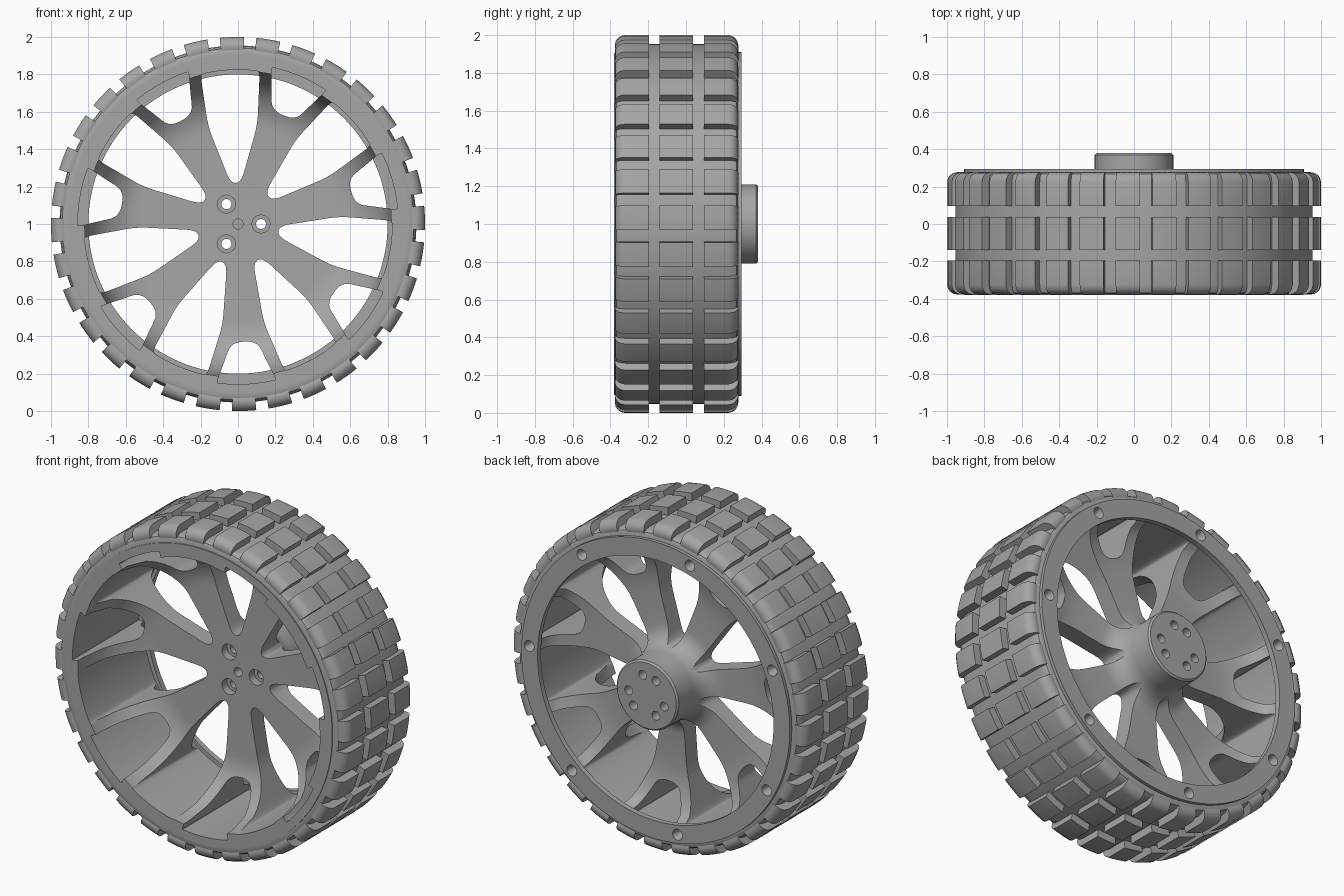
import bpy, bmesh, math
from math import sin, cos, pi, radians, sqrt

if "Cube" in bpy.data.objects:
    bpy.data.objects.remove(bpy.data.objects["Cube"], do_unlink=True)

grey = bpy.data.materials.new("mid grey")
grey.use_nodes = True
GREY = (0.38, 0.38, 0.38, 1)
grey.diffuse_color = GREY
grey.node_tree.nodes["Principled BSDF"].inputs["Base Color"].default_value = GREY

SPOKES = 7
STEP = 2 * pi / SPOKES
SPOKE_0 = radians(-87)
BLOCKS = 32


def polar(r, a, y):
    """Point at radius r and angle a round the wheel axis."""
    return (r * cos(a), y, 1 + r * sin(a))


def finish(bm, name):
    bmesh.ops.remove_doubles(bm, verts=bm.verts, dist=1e-5)
    bmesh.ops.recalc_face_normals(bm, faces=bm.faces)
    mesh = bpy.data.meshes.new(name)
    bm.to_mesh(mesh)
    bm.free()
    mesh.materials.append(grey)
    ob = bpy.data.objects.new(name, mesh)
    bpy.context.collection.objects.link(ob)
    return ob


def activate(ob):
    bpy.ops.object.select_all(action='DESELECT')
    ob.select_set(True)
    bpy.context.view_layer.objects.active = ob


def smooth(ob):
    activate(ob)
    bpy.ops.object.shade_smooth_by_angle(angle=radians(32))


def sweep(bm, profile, a0, a1, steps):
    """Sweep a closed (radius, y) profile about the axle; full turn or capped."""
    full = abs(a1 - a0 - 2 * pi) < 1e-6
    count = steps if full else steps + 1
    rings = [[bm.verts.new(polar(r, a0 + (a1 - a0) * i / steps, y)) for r, y in profile]
             for i in range(count)]
    n = len(profile)
    for i in range(steps):
        p, q = rings[i], rings[(i + 1) % count]
        for j in range(n):
            k = (j + 1) % n
            if profile[j][0] < 1e-6 and profile[k][0] < 1e-6:
                continue
            if profile[j][0] < 1e-6:
                bm.faces.new((p[j], p[k], q[k]))
            elif profile[k][0] < 1e-6:
                bm.faces.new((p[j], p[k], q[j]))
            else:
                bm.faces.new((p[j], p[k], q[k], q[j]))
    if not full:
        bm.faces.new(rings[0])
        bm.faces.new(rings[-1])


def revolve(name, profile, steps=128):
    bm = bmesh.new()
    sweep(bm, profile, 0, 2 * pi, steps)
    # drop the spare axis points left by the poles
    bmesh.ops.remove_doubles(bm, verts=bm.verts, dist=1e-5)
    bmesh.ops.delete(bm, geom=[v for v in bm.verts if not v.link_faces], context='VERTS')
    return finish(bm, name)


def rounded(points, radius, n=5):
    """Round the sharp corners of a closed outline."""
    out = []
    for i, p in enumerate(points):
        a, b = points[i - 1], points[(i + 1) % len(points)]
        ends = []
        for e in (a, b):
            d = math.dist(p, e)
            t = min(radius, d * 0.45) / d
            ends.append((p[0] + (e[0] - p[0]) * t, p[1] + (e[1] - p[1]) * t))
        s, f = ends
        for j in range(n + 1):
            t = j / n
            out.append(tuple((1 - t) ** 2 * s[c] + 2 * t * (1 - t) * p[c] + t * t * f[c]
                             for c in (0, 1)))
    return out


def window(side, rim_r, radius):
    """Outline from a half profile of (along, across) closed by a rim arc."""
    end = math.atan2(side[-1][1], side[-1][0])
    arc = [(rim_r * cos(end * t), rim_r * sin(end * t)) for t in (.9, .45, 0, -.45, -.9)]
    return rounded(side + arc + [(u, -v) for u, v in reversed(side)], radius)


def prisms(name, outline, first, y0, y1):
    bm = bmesh.new()
    for k in range(SPOKES):
        a = first + k * STEP
        caps = [[bm.verts.new((u * cos(a) - v * sin(a), y, 1 + u * sin(a) + v * cos(a)))
                 for u, v in outline] for y in (y0, y1)]
        n = len(outline)
        for c in caps:
            bm.faces.new(c)
        for i in range(n):
            j = (i + 1) % n
            bm.faces.new((caps[0][i], caps[0][j], caps[1][j], caps[1][i]))
    return finish(bm, name)


def pins(name, places, r0, r1, y0, y1):
    """Round cutters along the axle direction at (radius, angle) places."""
    bm = bmesh.new()
    for rad, a in places:
        cx, _, cz = polar(rad, a, 0)
        rings = [[bm.verts.new((cx + r * cos(2 * pi * i / 20), y, cz + r * sin(2 * pi * i / 20)))
                  for i in range(20)] for r, y in ((r0, y0), (r1, y1))]
        for c in rings:
            bm.faces.new(c)
        for i in range(20):
            j = (i + 1) % 20
            bm.faces.new((rings[0][i], rings[0][j], rings[1][j], rings[1][i]))
    return finish(bm, name)


def cut(ob, cutter, keep=False):
    mod = ob.modifiers.new("cut", 'BOOLEAN')
    mod.operation = 'DIFFERENCE'
    mod.solver = 'EXACT'
    mod.object = cutter
    activate(ob)
    bpy.ops.object.modifier_apply(modifier=mod.name)
    if not keep:
        bpy.data.objects.remove(cutter, do_unlink=True)


# Wheel: hub, dished spoke disc and barrel turned as one piece
flare = [i / 10 for i in range(11)]
front = [(0.52 + 0.30 * t, -0.33 * (1 - sqrt(1 - t * t))) for t in flare]
back = [(0.52 + 0.30 * t, 0.11 + 0.14 * (1 - sqrt(1 - t * t))) for t in reversed(flare)]
fillet = [(0.33 - 0.12 * sin(t * pi / 10), 0.23 - 0.12 * cos(t * pi / 10)) for t in range(6)]
wheel = revolve("wheel", [(0, 0)] + front + [(0.82, -0.38), (0.905, -0.38), (0.905, 0.27),
                (0.82, 0.27)] + back + fillet + [(0.21, 0.37), (0.2, 0.38), (0, 0.38)])

# Openings between spokes and inside each fork
gap = window([(0.22, 0.028), (0.527, 0.132), (0.80, 0.158)], 0.825, 0.06)
cut(wheel, prisms("gap_cutter", gap, SPOKE_0 + STEP / 2, -0.5, 0.5))
fork = window([(0.63, 0.07), (0.74, 0.115), (0.84, 0.16)], 0.857, 0.06)
cut(wheel, prisms("fork_cutter", fork, SPOKE_0, -0.5, 0.5))

# Hub bolt holes, counterbores and threaded holes
thirds = [(0.123, k * 2 * pi / 3) for k in range(3)]
cut(wheel, pins("bolt_cutter", thirds, 0.027, 0.027, -0.1, 0.5))
cut(wheel, pins("counterbore_cutter", thirds, 0.048, 0.048, -0.1, 0.05))
cut(wheel, pins("thread_cutter", [(r, a - radians(43)) for r, a in thirds],
                0.027, 0.027, 0.28, 0.5))
cut(wheel, pins("axle_cutter", [(0, 0)], 0.027, 0.027, -0.1, 0.1))

# Retaining ring on the back with countersunk screw holes
ring = revolve("retaining_ring", [(0.80, 0.262), (0.91, 0.262), (0.91, 0.295), (0.80, 0.295)])
screws = pins("screw_cutter", [(0.858, radians(-100) + k * STEP) for k in range(SPOKES)],
              0.016, 0.034, 0.235, 0.297)
cut(ring, screws, keep=True)
cut(wheel, screws)

# Tyre carcass, symmetrical about y = -0.05
half = [(0.90, -0.375), (0.925, -0.375), (0.94, -0.368), (0.949, -0.352), (0.954, -0.32)]
tyre = revolve("tyre", half + [(r, -0.1 - y) for r, y in reversed(half)])

# Tread blocks: two rounded shoulder rows and a centre row
shoulder = [(0.94, -0.195), (1, -0.195), (1, -0.325), (0.995, -0.345), (0.985, -0.36),
            (0.968, -0.372), (0.945, -0.377), (0.925, -0.37), (0.925, -0.30)]
centre = [(0.94, -0.14), (1, -0.14), (1, 0.037), (0.94, 0.037)]
rows = {"front_tread": shoulder, "centre_tread": centre,
        "back_tread": [(r, -0.1 - y) for r, y in shoulder]}
treads = []
for name, profile in rows.items():
    bm = bmesh.new()
    for k in range(BLOCKS):
        a = 0.033 + k * 2 * pi / BLOCKS
        sweep(bm, profile, a - 0.065, a + 0.065, 4)
    treads.append(finish(bm, name))

for ob in [wheel, ring, tyre] + treads:
    smooth(ob)
